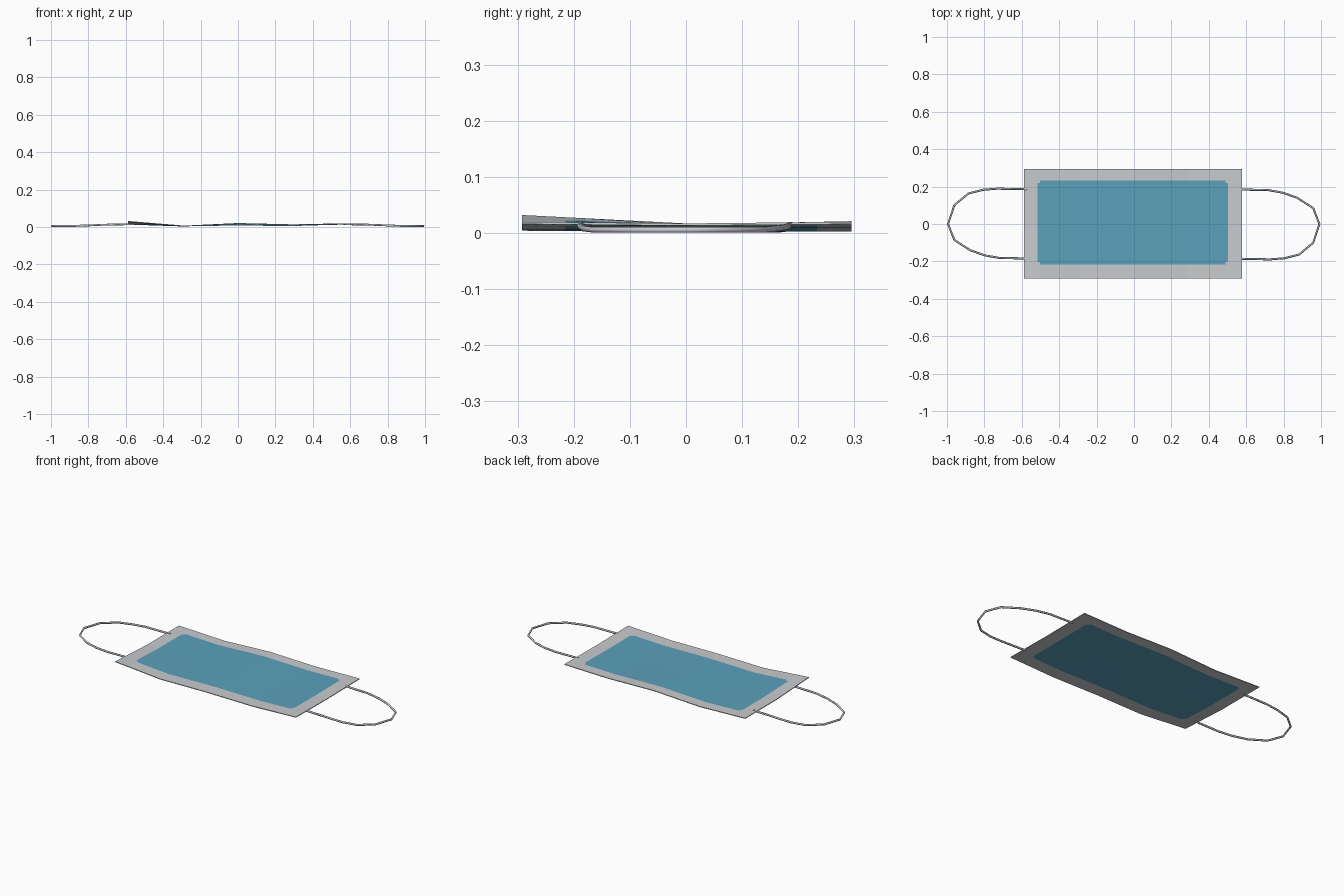
import bpy, bmesh, math

if "Cube" in bpy.data.objects:
    bpy.data.objects.remove(bpy.data.objects["Cube"])


def material(name, rgb):
    m = bpy.data.materials.new(name)
    m.diffuse_color = (*rgb, 1)
    m.use_nodes = True
    m.node_tree.nodes["Principled BSDF"].inputs["Base Color"].default_value = m.diffuse_color
    return m


grey = material("pale grey fabric", (0.58, 0.60, 0.62))
blue = material("soft blue fabric", (0.105, 0.355, 0.50))


# Gentle wave of the sheet: heights at front, middle and back rows
WX = [-0.585, -0.295, 0.0, 0.295, 0.58]
WY = [-0.292, 0.0, 0.295]
WZ = [[0.032, 0.008, 0.012, 0.009, 0.020],
      [0.017, 0.007, 0.015, 0.011, 0.017],
      [0.017, 0.007, 0.021, 0.014, 0.020]]


def lerp(xs, vs, x):
    x = min(max(x, xs[0]), xs[-1])
    for i in range(len(xs) - 1):
        if x <= xs[i + 1]:
            t = (x - xs[i]) / (xs[i + 1] - xs[i])
            return vs[i] + t * (vs[i + 1] - vs[i])


def height(x, y):
    return lerp(WY, [lerp(WX, row, x) for row in WZ], y)


# Mask sheet: grid whose inner cells form the blue panel
X = [-0.588, -0.515, -0.503, -0.295, 0.0, 0.295, 0.490, 0.502, 0.578]
Y = [-0.292, -0.216, -0.202, 0.0, 0.219, 0.233, 0.295]
bm = bmesh.new()
grid = [[bm.verts.new((x, y, height(x, y))) for x in X] for y in Y]
nx, ny = len(X) - 1, len(Y) - 1
for j in range(ny):
    for i in range(nx):
        f = bm.faces.new((grid[j][i], grid[j][i + 1], grid[j + 1][i + 1], grid[j + 1][i]))
        inner = 0 < i < nx - 1 and 0 < j < ny - 1
        corner = i in (1, nx - 2) and j in (1, ny - 2)
        f.material_index = 1 if inner and not corner else 0
me = bpy.data.meshes.new("mask_sheet")
bm.to_mesh(me)
bm.free()
me.materials.append(grey)
me.materials.append(blue)
sheet = bpy.data.objects.new("mask_sheet", me)
bpy.context.collection.objects.link(sheet)
sol = sheet.modifiers.new("thickness", 'SOLIDIFY')
sol.thickness = 0.004
sol.offset = -1

# Ear loops: thin cords, the second is the first turned half around
LOOP = [(0.56, 0.184, 0.015), (0.71, 0.182, 0.012), (0.79, 0.168, 0.009),
        (0.87, 0.140, 0.006), (0.955, 0.085, 0.0055), (0.988, 0.0, 0.0055),
        (0.955, -0.10, 0.0055), (0.88, -0.163, 0.0055), (0.80, -0.183, 0.008),
        (0.725, -0.189, 0.012), (0.56, -0.186, 0.015)]


def ear_loop(name, s):
    cu = bpy.data.curves.new(name, 'CURVE')
    cu.dimensions = '3D'
    cu.bevel_depth = 0.0055
    cu.bevel_resolution = 1
    cu.use_fill_caps = True
    sp = cu.splines.new('POLY')
    sp.points.add(len(LOOP) - 1)
    for p, (x, y, z) in zip(sp.points, LOOP):
        p.co = (s * x + (0.003 if s > 0 else -0.006), s * y, z, 1)
    cu.materials.append(grey)
    ob = bpy.data.objects.new(name, cu)
    bpy.context.collection.objects.link(ob)
    bpy.ops.object.select_all(action='DESELECT')
    bpy.context.view_layer.objects.active = ob
    ob.select_set(True)
    bpy.ops.object.convert(target='MESH')


ear_loop("right_ear_loop", 1)
ear_loop("left_ear_loop", -1)
